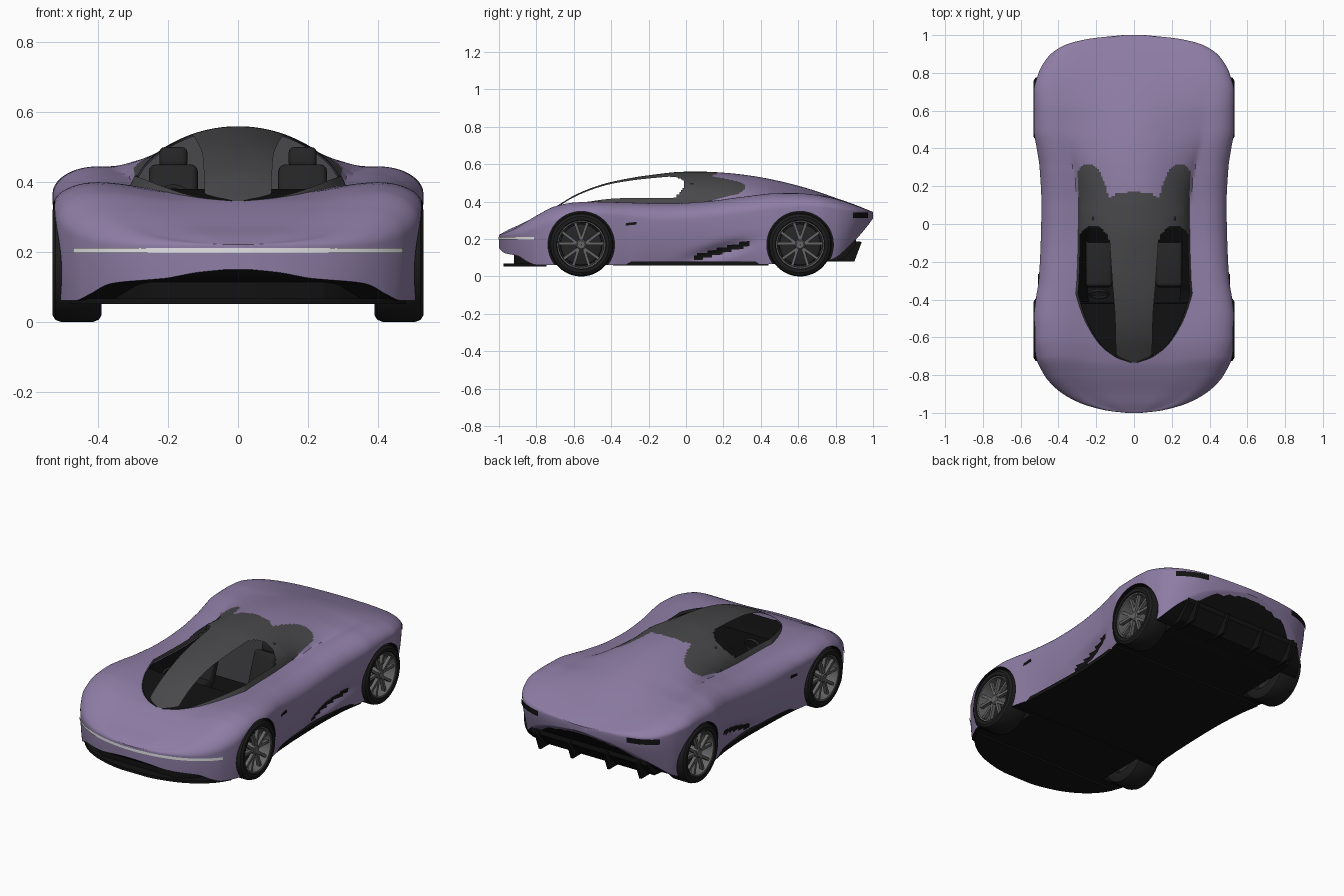
import bpy, bmesh, math
from mathutils import Matrix, Vector

if "Cube" in bpy.data.objects:
    bpy.data.objects.remove(bpy.data.objects["Cube"])


def material(name, r, g, b):
    m = bpy.data.materials.new(name)
    m.diffuse_color = (r, g, b, 1)
    m.use_nodes = True
    m.node_tree.nodes["Principled BSDF"].inputs["Base Color"].default_value = m.diffuse_color
    return m


PURPLE = material("purple paint", 0.27, 0.205, 0.375)
GREY = material("canopy grey", 0.066, 0.066, 0.07)
BLACK = material("black trim", 0.006, 0.006, 0.006)
TYRE = material("tyre rubber", 0.012, 0.012, 0.012)
ALLOY = material("wheel alloy", 0.13, 0.13, 0.135)
SEAT = material("charcoal seat", 0.018, 0.018, 0.019)
LIGHT = material("white light", 0.8, 0.8, 0.82)


def curve(*keys):
    """Smooth interpolation through (position, value) keys, clamped at the ends."""
    def f(t):
        if t <= keys[0][0]:
            return keys[0][1]
        if t >= keys[-1][0]:
            return keys[-1][1]
        i = max(k for k in range(len(keys) - 1) if keys[k][0] <= t)
        sl = [(b[1] - a[1]) / (b[0] - a[0]) for a, b in zip(keys, keys[1:])]
        def tan(k):
            if k == 0 or k == len(keys) - 1:
                return sl[min(k, len(sl) - 1)]
            a, b = sl[k - 1], sl[k]
            return 0 if a * b <= 0 else 2 * a * b / (a + b)
        h = keys[i + 1][0] - keys[i][0]
        u = (t - keys[i][0]) / h
        return ((2*u**3 - 3*u*u + 1) * keys[i][1] + (u**3 - 2*u*u + u) * h * tan(i)
                + (3*u*u - 2*u**3) * keys[i + 1][1] + (u**3 - u*u) * h * tan(i + 1))
    return f


# Body curves along the length: plan width, deck heights, underside, canopy
width = curve((-1, .04), (-.99, .13), (-.975, .2), (-.95, .28), (-.9, .375), (-.85, .435), (-.8, .475),
              (-.7, .52), (-.6, .53), (-.5, .53), (-.4, .52), (-.3, .505), (-.1, .494), (.1, .49), (.3, .5),
              (.4, .515), (.5, .53), (.7, .53), (.8, .505), (.85, .48), (.9, .44), (.95, .36), (.98, .24), (1, .06))
centre = curve((-1, .222), (-.95, .25), (-.9, .272), (-.8, .32), (-.72, .35), (-.6, .37), (0, .385),
               (.3, .41), (.6, .43), (.8, .405), (1, .345))
crest = curve((-1, .222), (-.95, .24), (-.9, .265), (-.85, .295), (-.8, .325), (-.7, .375), (-.6, .395),
              (-.5, .4), (-.3, .395), (-.1, .39), (.1, .4), (.3, .425), (.5, .445), (.6, .445), (.7, .435),
              (.8, .415), (.9, .382), (1, .345))
shoulder = curve((-1, .214), (-.9, .222), (-.8, .25), (-.7, .29), (-.6, .32), (-.5, .33), (-.1, .3), (.2, .32),
                 (.5, .36), (.7, .37), (.9, .347), (1, .335))
bottom = curve((-1, .15), (-.97, .125), (-.9, .11), (-.85, .08), (-.8, .062), (.7, .07), (.75, .08), (.8, .1),
               (.87, .16), (.92, .21), (.97, .27), (1, .31))
tuck = curve((-1, .03), (-.5, .02), (-.1, .08), (.2, .08), (.5, .03), (.8, .06), (1, .2))
roof = curve((-.73, .35), (-.7, .37), (-.6, .432), (-.5, .475), (-.4, .505), (-.2, .541), (0, .56), (.1, .56),
             (.2, .555), (.3, .545), (.4, .53), (.5, .51), (.6, .485), (.7, .455), (.8, .42), (.9, .385), (1, .345))
canopy = curve((-.73, .02), (-.72, .06), (-.7, .105), (-.65, .17), (-.6, .21), (-.5, .265), (-.4, .3), (-.3, .325),
               (-.2, .335), (-.1, .34), (.1, .338), (.2, .33), (.32, .32), (1, .3))
dome_width = curve((-.2, 0), (.1, .0), (.4, .04), (.7, .09))
dome_power = curve((.05, .62), (.3, .9), (.55, 1.5))
strip = curve((-.72, .095), (-.5, .1), (-.3, .115), (0, .135))
window_back = curve((.12, -.13), (.15, -.05), (.2, -.01), (.24, -.015), (.28, -.05), (.33, -.13))
grey_back = curve((0, .17), (.08, .165), (.13, .14), (.15, .2), (.2, .3), (.25, .32), (.29, .29), (.33, .15))


def edge(y):
    return min(canopy(y), .6 * width(y))


def surface(x, y):
    """Height of the upper skin: hood valley, fender crest, rounded shoulder and dome."""
    w, h0, h1, zs = width(y), centre(y), crest(y), shoulder(y)
    u = min(max((x / w - .3) / .46, 0), 1)
    z = h0 + (h1 - h0) * u * u * (3 - 2 * u)
    if x > .76 * w:
        z = zs + (h1 - zs) * math.sqrt(max(0, 1 - ((x - .76 * w) / (.24 * w)) ** 2))
    cd = edge(y) + dome_width(y)
    if x < cd and y > -.73:
        z += max(0, roof(y) - h0) * (1 - (x / cd) ** 2) ** dome_power(y)
    return z


def finish(ob, angle=35):
    bpy.ops.object.select_all(action='DESELECT')
    ob.select_set(True)
    bpy.context.view_layer.objects.active = ob
    bpy.ops.object.shade_smooth_by_angle(angle=math.radians(angle))
    return ob


def from_bmesh(name, bm, *mats):
    bmesh.ops.recalc_face_normals(bm, faces=bm.faces)
    me = bpy.data.meshes.new(name)
    bm.to_mesh(me)
    bm.free()
    for m in mats:
        me.materials.append(m)
    ob = bpy.data.objects.new(name, me)
    bpy.context.collection.objects.link(ob)
    return finish(ob)


def loft(name, rows, mats, ring=False, caps=False, rule=None):
    bm = bmesh.new()
    vs = [[bm.verts.new(p) for p in r] for r in rows]
    n = len(rows[0])
    for a, b in zip(vs, vs[1:]):
        for i in range(n if ring else n - 1):
            j = (i + 1) % n
            f = bm.faces.new((a[i], a[j], b[j], b[i]))
            if rule:
                f.material_index = rule(i, f.calc_center_median())
    if caps:
        bm.faces.new(vs[0])
        bm.faces.new(vs[-1])
    return from_bmesh(name, bm, *mats)


# Body shell: one lofted skin, coloured by panel
NS, NC, NT, ND, NB = 8, 24, 48, 68, 74   # ends of strip, canopy, top, side and floor columns


def slot_height(y):
    return .1 + .27 * (y - .05)


def section(y):
    w, c, zs, zb = width(y), edge(y), shoulder(y), bottom(y)
    s = min(strip(y), .8 * c)
    xs = [s * i / 8 for i in range(9)] + [s + (c - s) * i / 16 for i in range(1, 17)]
    xs += [c + (w - c) * math.sin(i / 24 * math.pi / 2) for i in range(1, 25)]
    pts = [(x, y, surface(x, y)) for x in xs]
    for i in range(1, 21):
        t = i / 20
        z = zs + (zb - zs) * t
        scoop = .03 * math.exp(-((z - slot_height(y)) / .035) ** 2 - ((y - .18) / .15) ** 2)
        pts.append((w * (1 - tuck(y) * t * t) - scoop, y, z))
    xb = pts[-1][0]
    pts += [(xb * (1 - i / 6), y, zb) for i in range(1, 7)]
    return pts + [(-x, q, z) for x, q, z in pts[-2:0:-1]]


def panel(i, p):
    k = i if i < NB else 2 * NB - 1 - i
    x = abs(p.x)
    if k < NC and -.73 < p.y < grey_back(x):
        return 3 if NS <= k < NC - 1 and p.y < window_back(x) else 1
    if NT <= k < ND and .04 < p.y < .34 and abs(p.z - slot_height(p.y)) < .016:
        return 2
    if k >= ND:
        return 0 if p.y > .8 and p.z > .29 - .8 * x * x else 2
    return 0


ys = [-1 + .0025 * i for i in range(12)] + [-.97 + .01 * i for i in range(23)]
ys += [-.74 + .008 * i for i in range(138)] + [.365 + .0122 * i for i in range(50)]
ys += [.9725 + .0025 * i for i in range(12)]
body = loft("body_shell", [section(y) for y in ys], (PURPLE, GREY, BLACK, SEAT), True, True, panel)

# Wheel arches
AXLES = (-.56, .61)
bm = bmesh.new()
for side in (1, -1):
    for y in AXLES:
        bmesh.ops.create_cone(bm, cap_ends=True, segments=64, radius1=.178, radius2=.178, depth=.4,
                              matrix=Matrix.Translation((side * .57, y, .17)) @ Matrix.Rotation(math.pi / 2, 4, 'Y'))
for f in bm.faces:
    f.material_index = 2
cutter = from_bmesh("arch_cutter", bm, PURPLE, GREY, BLACK, SEAT)
cutter.hide_render = True
mod = body.modifiers.new("arches", 'BOOLEAN')
mod.operation, mod.solver, mod.object = 'DIFFERENCE', 'EXACT', cutter
finish(body)
bpy.ops.object.modifier_apply(modifier="arches")
bpy.data.objects.remove(cutter)

# Open side windows
bm = bmesh.new()
bm.from_mesh(body.data)
bmesh.ops.delete(bm, geom=[f for f in bm.faces if f.material_index == 3], context='FACES')
bm.to_mesh(body.data)
bm.free()
body.data.materials.pop(index=3)
finish(body)

# Cabin tub with dashboard, and rear bulkhead
rows = []
for y in [-.7 + .02 * i for i in range(15)] + [-.41 + .02 * i for i in range(27)]:
    c, rim = edge(y), surface(edge(y), y) - .005
    floor = rim - .004 if y < -.415 else .16
    rows.append([(-c, y, rim), (-.8 * c, y, floor), (.8 * c, y, floor), (c, y, rim)])
loft("cabin_tub", rows, [BLACK])
xs = [.33 * i / 16 for i in range(-16, 17)]
loft("rear_bulkhead", [[(x, .09, surface(abs(x), .09) - .006) for x in xs], [(x, .09, .17) for x in xs]], [GREY])


def box(name, loc, size, mat, tilt=0, bevel=.0):
    bm = bmesh.new()
    bmesh.ops.create_cube(bm, size=1, matrix=Matrix.Diagonal((*size, 1)))
    if bevel:
        bmesh.ops.bevel(bm, geom=bm.edges[:], offset=bevel, segments=3, affect='EDGES', profile=.5)
    bm.transform(Matrix.Translation(loc) @ Matrix.Rotation(tilt, 4, 'X'))
    return from_bmesh(name, bm, mat)


# Seats, steering wheel and side vents
for side, tag in ((1, "right"), (-1, "left")):
    x = side * .185
    box("seat_cushion_" + tag, (x, -.2, .21), (.14, .27, .07), SEAT, -.1, .02)
    box("seat_back_" + tag, (x, -.035, .32), (.14, .06, .27), SEAT, -.35, .02)
    box("headrest_" + tag, (x, .03, .47), (.08, .04, .06), SEAT, -.2, .015)
    box("side_vent_" + tag, (side * (width(-.31) - .003), -.31, .28), (.008, .09, .014), BLACK, .1)
bpy.ops.mesh.primitive_torus_add(location=(-.185, -.37, .34), rotation=(1.2, 0, 0), major_radius=.05, minor_radius=.007)
wheel = bpy.context.object
wheel.name = "steering_wheel"
wheel.data.materials.append(SEAT)


# Light strip and tail lamps: thin ribbons hugging the plan outline
def ribbon(name, path, z0, z1, mat):
    ob = loft(name, [[(x, y, z0) for x, y in path], [(x, y, z1) for x, y in path]], [mat])
    return ob


half = [(width(y) + .003, y - .003) for y in [-1 + .19 * (i / 50) ** 2 for i in range(51)]]
ribbon("front_light_strip", half[::-1] + [(-x, y) for x, y in half], .197, .212, LIGHT)
for side, tag in ((1, "right"), (-1, "left")):
    path = [(side * (width(y) + .004), y + .003) for y in [.89 + .009 * i for i in range(10)]]
    ribbon("tail_lamp_" + tag, path, .312, .343, BLACK)


# Front splitter and side sills: flat plates following the plan outline
def plate(name, y0, y1, z0, z1, k, mat):
    rows = []
    for i in range(41):
        y = y0 + (y1 - y0) * i / 40
        x = k * width(y - .02 if y < -.7 else y)
        rows.append([(-x, y, z0), (x, y, z0), (x, y, z1), (-x, y, z1)])
    return loft(name, rows, [mat], True, True)


plate("front_splitter", -.975, -.745, .052, .068, .97, BLACK)
plate("mouth_filler", -.92, -.75, .06, .115, .8, BLACK)
plate("side_sill", -.39, .44, .058, .08, .955, BLACK)


# Rear diffuser with fins
def prism(name, outline, x0, x1, mat):
    return loft(name, [[(x, y, z) for y, z in outline] for x in (x0, x1)], [mat], True, True)


prism("rear_diffuser", [(.7, .075), (.84, .09), (.91, .17), (.91, .2), (.8, .13)], -.38, .38, BLACK)
for i, x in enumerate((-.33, -.12, .12, .33)):
    prism(f"diffuser_fin_{i + 1}", [(.6, .078), (.9, .08), (.94, .185), (.88, .19), (.75, .1)], x - .007, x + .007, BLACK)


# Wheels: lathed tyre, rim and disc, with paired spokes
def lathe(name, profile, side, y, mat, n=48):
    rows = [[(side * x, y + r * math.cos(2 * math.pi * i / n), .17 + r * math.sin(2 * math.pi * i / n))
             for i in range(n)] for x, r in profile]
    return loft(name, rows, [mat], True)


for side, tag in ((1, "right"), (-1, "left")):
    for y, end in zip(AXLES, ("front", "rear")):
        nm = f"{end}_{tag}"
        lathe("tyre_" + nm, [(.39, .11), (.39, .15), (.398, .163), (.415, .17), (.505, .17), (.522, .164),
                             (.531, .15), (.53, .132), (.518, .126)], side, y, TYRE)
        lathe("rim_" + nm, [(.516, .131), (.524, .129), (.522, .122), (.5, .118), (.41, .115)], side, y, ALLOY)
        lathe("brake_disc_" + nm, [(.4, .112), (.45, .11), (.455, .1), (.455, .001)], side, y, SEAT)
        lathe("hub_" + nm, [(.45, .03), (.51, .028), (.516, .02), (.516, .001)], side, y, ALLOY, 24)
        bm = bmesh.new()
        for k in range(5):
            a = math.pi / 2 + 2 * math.pi * k / 5
            for d in (-.27, .27):
                p = Vector((0, math.cos(a) * .022, math.sin(a) * .022))
                q = Vector((0, math.cos(a + d) * .123, math.sin(a + d) * .123))
                ang = math.atan2(q.z - p.z, q.y - p.y)
                m = (Matrix.Translation(Vector((side * .502, y, .17)) + (p + q) / 2) @ Matrix.Rotation(ang, 4, 'X')
                     @ Matrix.Diagonal((.02, (q - p).length, .015, 1)))
                bmesh.ops.create_cube(bm, size=1, matrix=m)
        from_bmesh("spokes_" + nm, bm, ALLOY)
